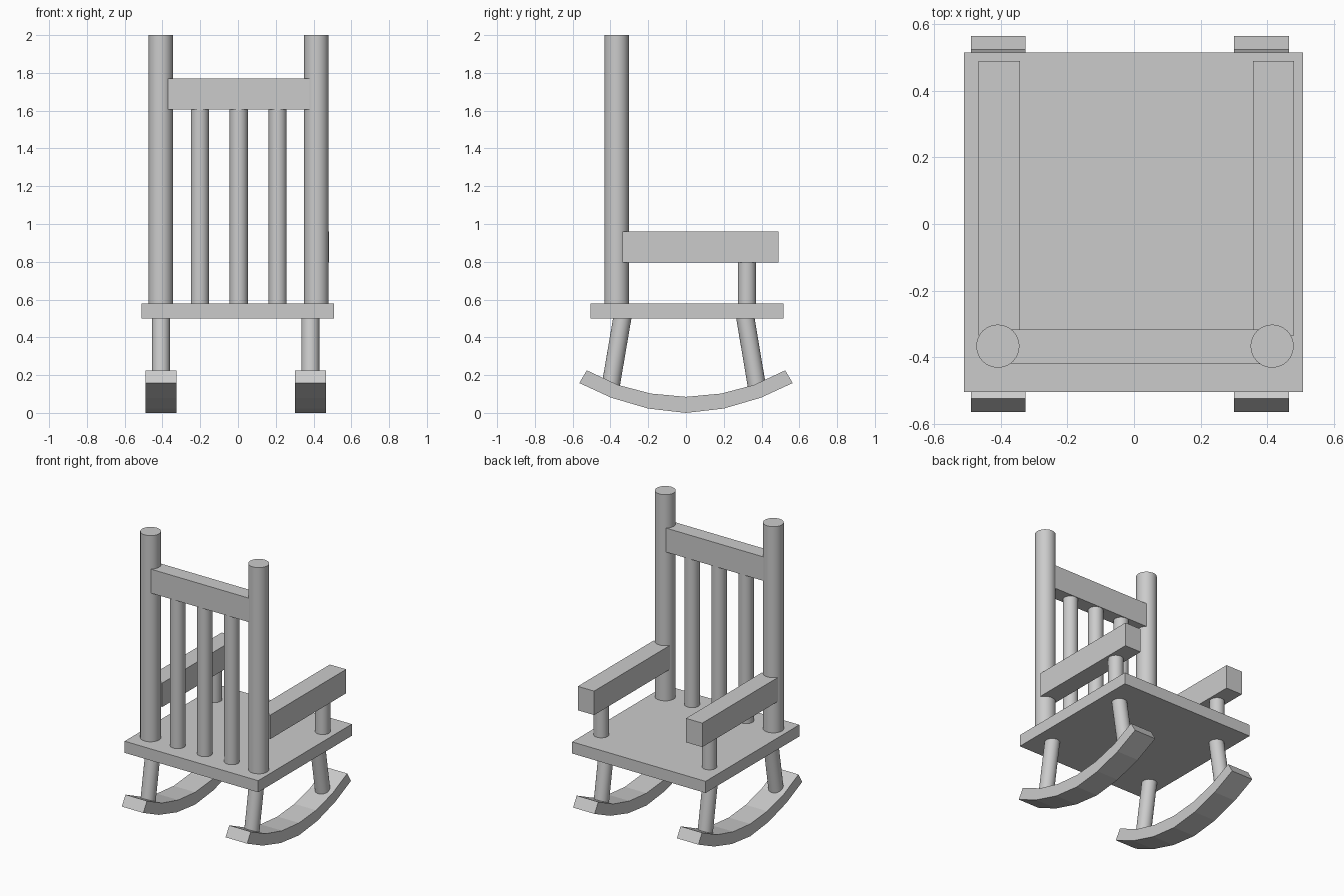
import bpy
import bmesh
import math
from mathutils import Vector

default = bpy.data.objects.get("Cube")
if default:
    bpy.data.objects.remove(default, do_unlink=True)

grey = bpy.data.materials.new("plain_grey")
grey.use_nodes = True
colour = (0.6, 0.6, 0.6, 1)
grey.diffuse_color = colour
grey.node_tree.nodes["Principled BSDF"].inputs["Base Color"].default_value = colour


def finish(name, bm):
    bmesh.ops.recalc_face_normals(bm, faces=bm.faces)
    mesh = bpy.data.meshes.new(name)
    bm.to_mesh(mesh)
    bm.free()
    mesh.materials.append(grey)
    obj = bpy.data.objects.new(name, mesh)
    bpy.context.collection.objects.link(obj)
    return obj


def box(name, low, high):
    low, high = Vector(low), Vector(high)
    bm = bmesh.new()
    bmesh.ops.create_cube(bm, size=1)
    for v in bm.verts:
        v.co = (low + high) / 2 + v.co * (high - low)
    return finish(name, bm)


def rod(name, start, end, radius):
    start, end = Vector(start), Vector(end)
    axis = end - start
    bm = bmesh.new()
    bmesh.ops.create_cone(bm, cap_ends=True, segments=24, radius1=radius,
                          radius2=radius, depth=axis.length)
    turn = axis.to_track_quat("Z", "Y")
    for v in bm.verts:
        v.co = (start + end) / 2 + turn @ v.co
    obj = finish(name, bm)
    bpy.ops.object.select_all(action="DESELECT")
    obj.select_set(True)
    bpy.context.view_layer.objects.active = obj
    bpy.ops.object.shade_smooth_by_angle(angle=math.radians(40))


def rocker(name, x0, x1):
    # Half profile of the curved runner, mirrored front to back
    under = [(0.565, 0.158), (0.395, 0.08), (0.2, 0.023)]
    upper = [(0.525, 0.225), (0.36, 0.148), (0.185, 0.102)]
    bottom = [(-y, z) for y, z in under] + [(0, 0)] + under[::-1]
    top = [(-y, z) for y, z in upper] + [(0, 0.085)] + upper[::-1]
    bm = bmesh.new()
    face = bm.faces.new([bm.verts.new((x0, y, z)) for y, z in bottom + top[::-1]])
    side = bmesh.ops.extrude_face_region(bm, geom=[face])
    moved = [v for v in side["geom"] if isinstance(v, bmesh.types.BMVert)]
    bmesh.ops.translate(bm, verts=moved, vec=(x1 - x0, 0, 0))
    finish(name, bm)


# Seat
box("seat", (-0.51, -0.505, 0.5), (0.507, 0.515, 0.58))

# Backrest
back_y = -0.367
box("back_rail", (-0.37, -0.42, 1.605), (0.38, -0.317, 1.77))
for i, x in enumerate((-0.202, 0.004, 0.21)):
    rod(f"back_spindle_{i + 1}", (x, back_y, 0.57), (x, back_y, 1.62), 0.048)

# Posts, arms, legs and rockers on each side
for side, post_x, leg_x in (("right", -0.409, -0.408), ("left", 0.415, 0.383)):
    rod(f"back_post_{side}", (post_x, back_y, 0.57), (post_x, back_y, 2), 0.065)
    arm_x = post_x + 0.004
    box(f"arm_{side}", (arm_x - 0.062, -0.335, 0.795), (arm_x + 0.062, 0.49, 0.96))
    rod(f"arm_post_{side}", (arm_x, 0.323, 0.57), (arm_x, 0.323, 0.81), 0.048)
    rod(f"front_leg_{side}", (leg_x, 0.376, 0.135), (leg_x, 0.313, 0.51), 0.048)
    rod(f"back_leg_{side}", (leg_x, -0.4, 0.135), (leg_x, -0.336, 0.51), 0.048)
    rocker(f"rocker_{side}", leg_x - 0.082, leg_x + 0.082)
